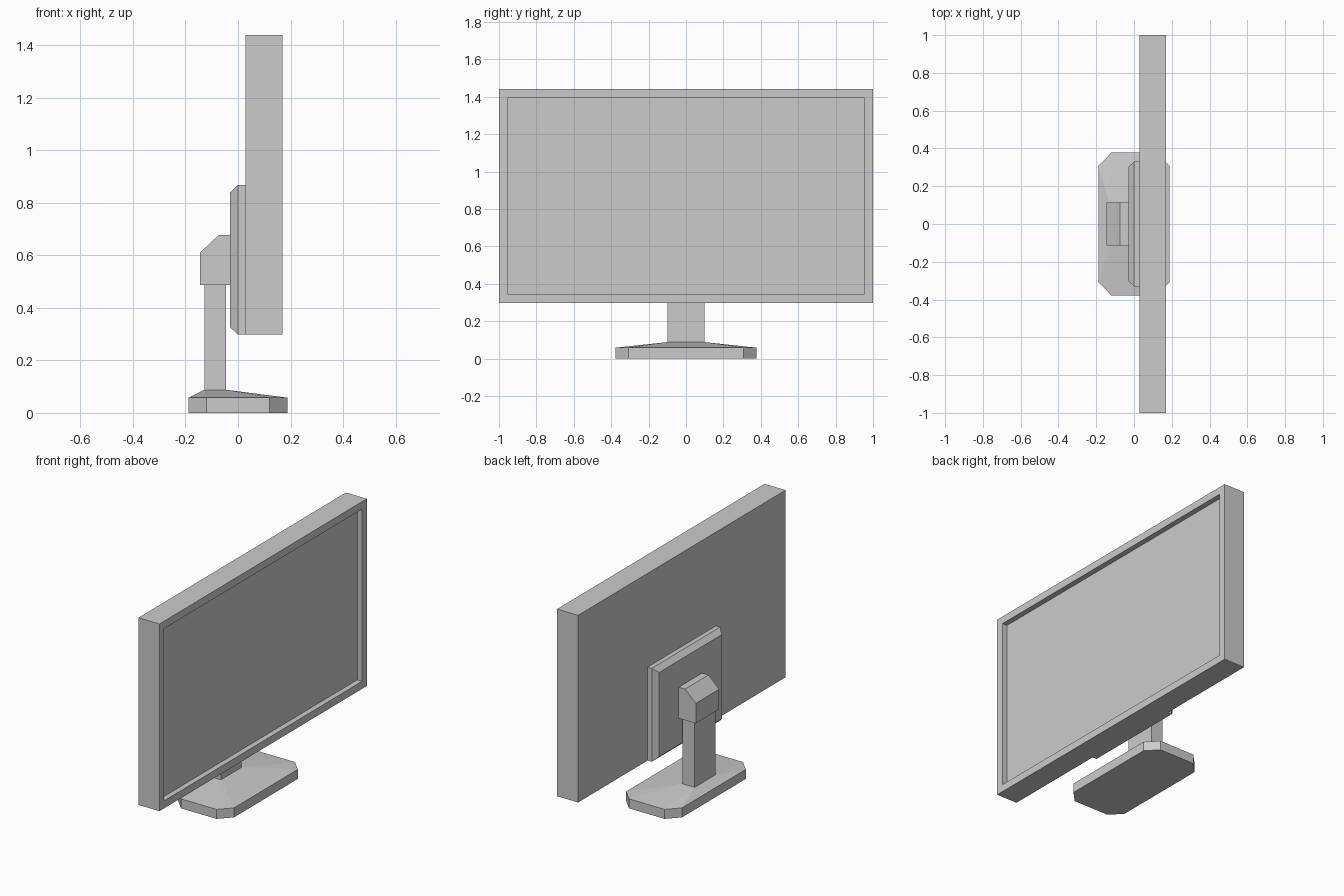
import bpy, bmesh, math

if "Cube" in bpy.data.objects:
    bpy.data.objects.remove(bpy.data.objects["Cube"])


def finish(bm, name):
    bmesh.ops.recalc_face_normals(bm, faces=bm.faces)
    mesh = bpy.data.meshes.new(name)
    bm.to_mesh(mesh)
    bm.free()
    obj = bpy.data.objects.new(name, mesh)
    bpy.context.collection.objects.link(obj)
    return obj


def hull(points):
    """Convex solid through the points, with flat regions merged."""
    bm = bmesh.new()
    for p in points:
        bm.verts.new(p)
    bmesh.ops.convex_hull(bm, input=bm.verts)
    bmesh.ops.dissolve_limit(bm, angle_limit=math.radians(0.5),
                             verts=bm.verts, edges=bm.edges)
    return bm


def box_points(x0, x1, y, z0, z1):
    return [(a, b, c) for a in (x0, x1) for b in (-y, y) for c in (z0, z1)]


# Screen housing with recessed display on the +x side
bm = hull(box_points(0.028, 0.17, 1.0, 0.298, 1.44))
bm.normal_update()
front = max(bm.faces, key=lambda f: f.calc_center_median().x)
bmesh.ops.inset_region(bm, faces=[front], thickness=0.065)
inner = bmesh.ops.extrude_discrete_faces(bm, faces=[front])["faces"][0]
bmesh.ops.translate(bm, verts=inner.verts, vec=(-0.033, 0, 0))
finish(bm, "screen")

# Chamfered mounting plate behind the screen
plate = box_points(0.0, 0.028, 0.33, 0.298, 0.868)
plate += [(-0.03, y, z) for y in (-0.302, 0.302) for z in (0.326, 0.84)]
finish(hull(plate), "mounting_plate")

# Hinge head with sloped back corner
profile = [(-0.03, 0.488), (-0.145, 0.488), (-0.145, 0.61),
           (-0.073, 0.678), (-0.03, 0.678)]
finish(hull([(x, y, z) for y in (-0.113, 0.113) for x, z in profile]), "hinge_head")

# Upright post
finish(hull(box_points(-0.128, -0.045, 0.1, 0.088, 0.488)), "post")

# Octagonal foot rising to the post
outline = [(0.12, 0.378), (0.188, 0.308)]
foot = [(sx * x, sy * y, z) for x, y in outline for sx in (-1, 1)
        for sy in (-1, 1) for z in (0.0, 0.058)]
foot += [(x, y, 0.088) for x in (-0.128, -0.045) for y in (-0.1, 0.1)]
finish(hull(foot), "foot")
